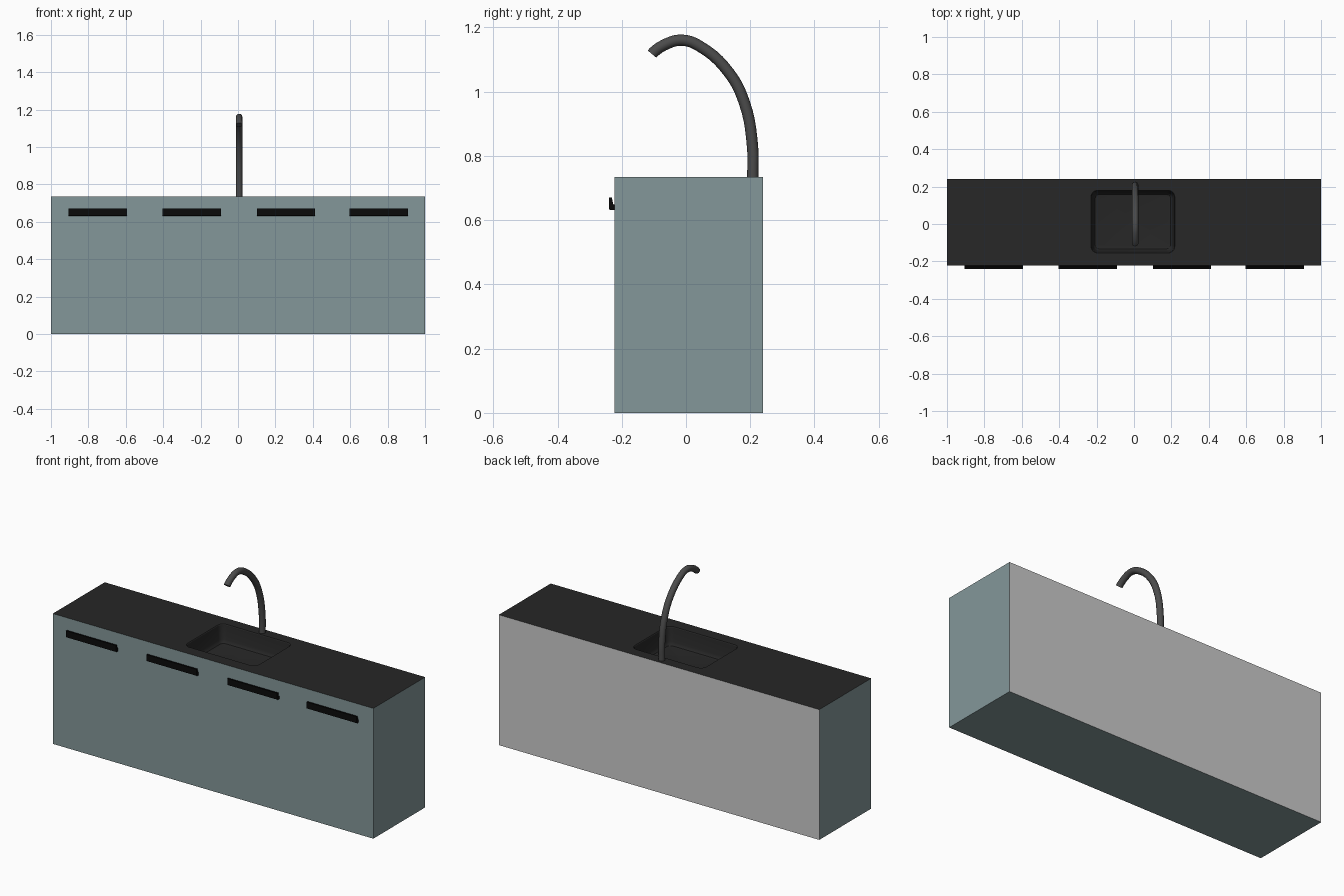
import bpy, bmesh, math
from mathutils import Vector

if "Cube" in bpy.data.objects:
    bpy.data.objects.remove(bpy.data.objects["Cube"])

TOP, FRONT, BACK = 0.735, -0.222, 0.24


def material(name, r, g, b):
    m = bpy.data.materials.new(name)
    m.diffuse_color = (r, g, b, 1)
    m.use_nodes = True
    m.node_tree.nodes["Principled BSDF"].inputs["Base Color"].default_value = m.diffuse_color
    return m


teal = material("teal_paint", 0.23, 0.31, 0.32)
grey = material("bare_back", 0.8, 0.8, 0.8)
stone = material("dark_stone", 0.02, 0.02, 0.02)
metal = material("dark_metal", 0.07, 0.07, 0.07)
black = material("black_metal", 0.003, 0.003, 0.003)


def finish(name, bm, *mats):
    me = bpy.data.meshes.new(name)
    bm.to_mesh(me)
    bm.free()
    ob = bpy.data.objects.new(name, me)
    bpy.context.collection.objects.link(ob)
    for m in mats:
        me.materials.append(m)
    return ob


def activate(ob):
    bpy.ops.object.select_all(action='DESELECT')
    ob.select_set(True)
    bpy.context.view_layer.objects.active = ob


def ring(bm, pts):
    vs = [bm.verts.new(p) for p in pts]
    es = [bm.edges.new((v, vs[(i + 1) % len(vs)])) for i, v in enumerate(vs)]
    return vs, es


def rounded_rect(x0, x1, y0, y1, r, z, steps=6):
    pts = []
    centres = [(x1 - r, y1 - r), (x0 + r, y1 - r), (x0 + r, y0 + r), (x1 - r, y0 + r)]
    for q, (cx, cy) in enumerate(centres):
        for i in range(steps + 1):
            a = math.pi / 2 * (q + i / steps)
            pts.append((cx + r * math.cos(a), cy + r * math.sin(a), z))
    return pts


# cabinet body: open-topped box with an unpainted back
bm = bmesh.new()
bmesh.ops.create_cube(bm, size=1)
for v in bm.verts:
    v.co = (v.co.x * 2, FRONT if v.co.y < 0 else BACK, TOP if v.co.z > 0 else 0)
bm.normal_update()
for f in bm.faces:
    f.material_index = 1 if f.normal.y > 0.5 else 0
bmesh.ops.delete(bm, geom=[f for f in bm.faces if f.normal.z > 0.5], context='FACES_ONLY')
finish("cabinet_body", bm, teal, grey)

# worktop with the sunken basin: (inset, depth) steps down the basin wall
bm = bmesh.new()
_, outer = ring(bm, [(-1, FRONT, TOP), (1, FRONT, TOP), (1, BACK, TOP), (-1, BACK, TOP)])
rings = []
for inset, depth in [(0, 0), (0.003, 0.004), (0.012, 0.08), (0.016, 0.091), (0.022, 0.098), (0.03, 0.1)]:
    rings.append(ring(bm, rounded_rect(-0.23 + inset, 0.218 - inset, -0.155 + inset,
                                       0.18 - inset, 0.035 - inset * 0.5, TOP - depth)))
bmesh.ops.triangle_fill(bm, use_beauty=True, edges=outer + rings[0][1], normal=(0, 0, 1))
for (a, _), (b, _) in zip(rings, rings[1:]):
    n = len(a)
    for i in range(n):
        bm.faces.new((a[i], a[(i + 1) % n], b[(i + 1) % n], b[i]))
bm.faces.new(rings[-1][0])
bmesh.ops.recalc_face_normals(bm, faces=bm.faces)
bm.normal_update()
if max(bm.faces, key=lambda f: f.calc_area()).normal.z < 0:
    bmesh.ops.reverse_faces(bm, faces=bm.faces)
worktop = finish("worktop_with_basin", bm, stone)
activate(worktop)
bpy.ops.object.shade_smooth_by_angle(angle=math.radians(30))

# drawer handles: finger-pull profile (y, z) extruded along x
profile = [(-0.24, 0.634), (-0.24, 0.67), (-0.231, 0.67), (-0.226, 0.648),
           (-0.222, 0.648), (-0.222, 0.631), (-0.234, 0.631)]
for i, x in enumerate((-0.75, -0.247, 0.257, 0.752)):
    bm = bmesh.new()
    face = bm.faces.new([bm.verts.new((x - 0.156, y, z)) for y, z in profile])
    out = bmesh.ops.extrude_face_region(bm, geom=[face], use_keep_orig=True)
    moved = [g for g in out["geom"] if isinstance(g, bmesh.types.BMVert)]
    bmesh.ops.translate(bm, verts=moved, vec=(0.312, 0, 0))
    bmesh.ops.recalc_face_normals(bm, faces=bm.faces)
    finish(f"drawer_handle_{i + 1}", bm, black)

# tap: bevelled curve arching forward over the basin
path = [(0.208, 0.732), (0.207, 0.83), (0.182, 0.965), (0.133, 1.06), (0.045, 1.14),
        (-0.01, 1.16), (-0.06, 1.149), (-0.106, 1.117)]
cu = bpy.data.curves.new("tap", 'CURVE')
cu.dimensions = '3D'
cu.bevel_depth = 0.0175
cu.bevel_resolution = 4
cu.resolution_u = 5
cu.use_fill_caps = True
sp = cu.splines.new('BEZIER')
sp.bezier_points.add(len(path) - 1)
for p, (y, z) in zip(sp.bezier_points, path):
    p.co = (0.006, y, z)
    p.handle_left_type = p.handle_right_type = 'AUTO'
# tip turns down slightly
tip = sp.bezier_points[-1]
tip.handle_left_type = tip.handle_right_type = 'FREE'
tip.handle_left = tip.co + Vector((0, 0.01, 0.012))
tip.handle_right = tip.co - Vector((0, 0.01, 0.012))
tap = bpy.data.objects.new("tap", cu)
bpy.context.collection.objects.link(tap)
cu.materials.append(metal)
activate(tap)
bpy.ops.object.convert(target='MESH')
bpy.ops.object.shade_smooth_by_angle(angle=math.radians(40))
